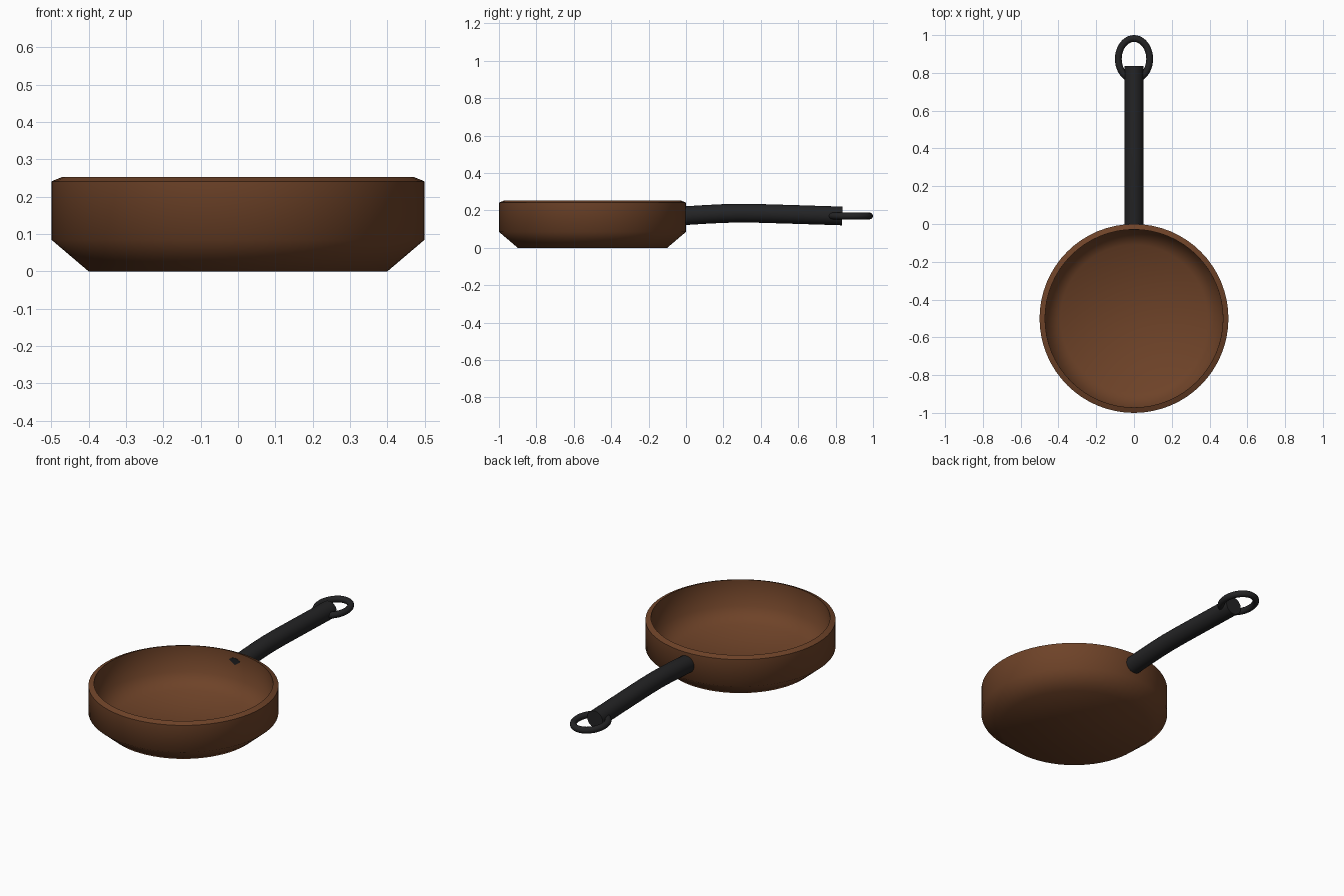
import bpy, bmesh, math
from mathutils import Vector

if "Cube" in bpy.data.objects:
    bpy.data.objects.remove(bpy.data.objects["Cube"])


def material(name, rgb):
    m = bpy.data.materials.new(name)
    m.diffuse_color = (*rgb, 1)
    m.use_nodes = True
    m.node_tree.nodes["Principled BSDF"].inputs["Base Color"].default_value = m.diffuse_color
    return m


def make(name, bm, mat, angle):
    bmesh.ops.recalc_face_normals(bm, faces=bm.faces)
    me = bpy.data.meshes.new(name)
    bm.to_mesh(me)
    bm.free()
    ob = bpy.data.objects.new(name, me)
    bpy.context.collection.objects.link(ob)
    me.materials.append(mat)
    bpy.ops.object.select_all(action='DESELECT')
    ob.select_set(True)
    bpy.context.view_layer.objects.active = ob
    bpy.ops.object.shade_smooth_by_angle(angle=math.radians(angle))
    return ob


def bridge(bm, a, b):
    n = len(a)
    for i in range(n):
        bm.faces.new((a[i], a[(i + 1) % n], b[(i + 1) % n], b[i]))


copper = material("copper brown", (0.155, 0.055, 0.021))
iron = material("iron black", (0.017, 0.017, 0.018))

# Pan bowl: lathed wall with chamfered base and bevelled rim
SEG = 64
profile = [(0.4, 0), (0.5, 0.085), (0.5, 0.241), (0.471, 0.253),
           (0.47, 0.10), (0.39, 0.03)]
bm = bmesh.new()
rings = []
for r, z in profile:
    rings.append([bm.verts.new((r * math.cos(2 * math.pi * i / SEG),
                                -0.5 + r * math.sin(2 * math.pi * i / SEG), z))
                  for i in range(SEG)])
for a, b in zip(rings, rings[1:]):
    bridge(bm, a, b)
for ring in (rings[0], rings[-1]):
    bm.faces.new(ring)
make("pan_bowl", bm, copper, 60)

# Handle: round bar swept along a gently arched path, end poking through the wall
path = [Vector((0, y, z)) for y, z in
        [(-0.029, 0.170), (0.1, 0.178), (0.2, 0.183), (0.28, 0.185),
         (0.38, 0.184), (0.55, 0.179), (0.835, 0.170)]]
bm = bmesh.new()
rings = []
for k, p in enumerate(path):
    d = (path[min(k + 1, len(path) - 1)] - path[max(k - 1, 0)]).normalized()
    up = Vector((1, 0, 0)).cross(d)
    rings.append([bm.verts.new(p + 0.05 * (Vector((math.cos(t), 0, 0)) + up * math.sin(t)))
                  for t in (2 * math.pi * i / 24 for i in range(24))])
for a, b in zip(rings, rings[1:]):
    bridge(bm, a, b)
for ring in (rings[0], rings[-1]):
    bm.faces.new(ring)
make("handle", bm, iron, 40)

# Hanging ring: oval loop through the handle end
bm = bmesh.new()
rings = []
TUBE = 0.018
for i in range(40):
    t = 2 * math.pi * i / 40
    c = Vector((0.083 * math.cos(t), 0.874 + 0.108 * math.sin(t), 0.17))
    out = Vector((math.cos(t) / 0.083, math.sin(t) / 0.108, 0)).normalized()
    rings.append([bm.verts.new(c + TUBE * (out * math.cos(s) + Vector((0, 0, math.sin(s)))))
                  for s in (2 * math.pi * j / 12 for j in range(12))])
for i in range(40):
    bridge(bm, rings[i], rings[(i + 1) % 40])
make("hanging_ring", bm, iron, 60)
